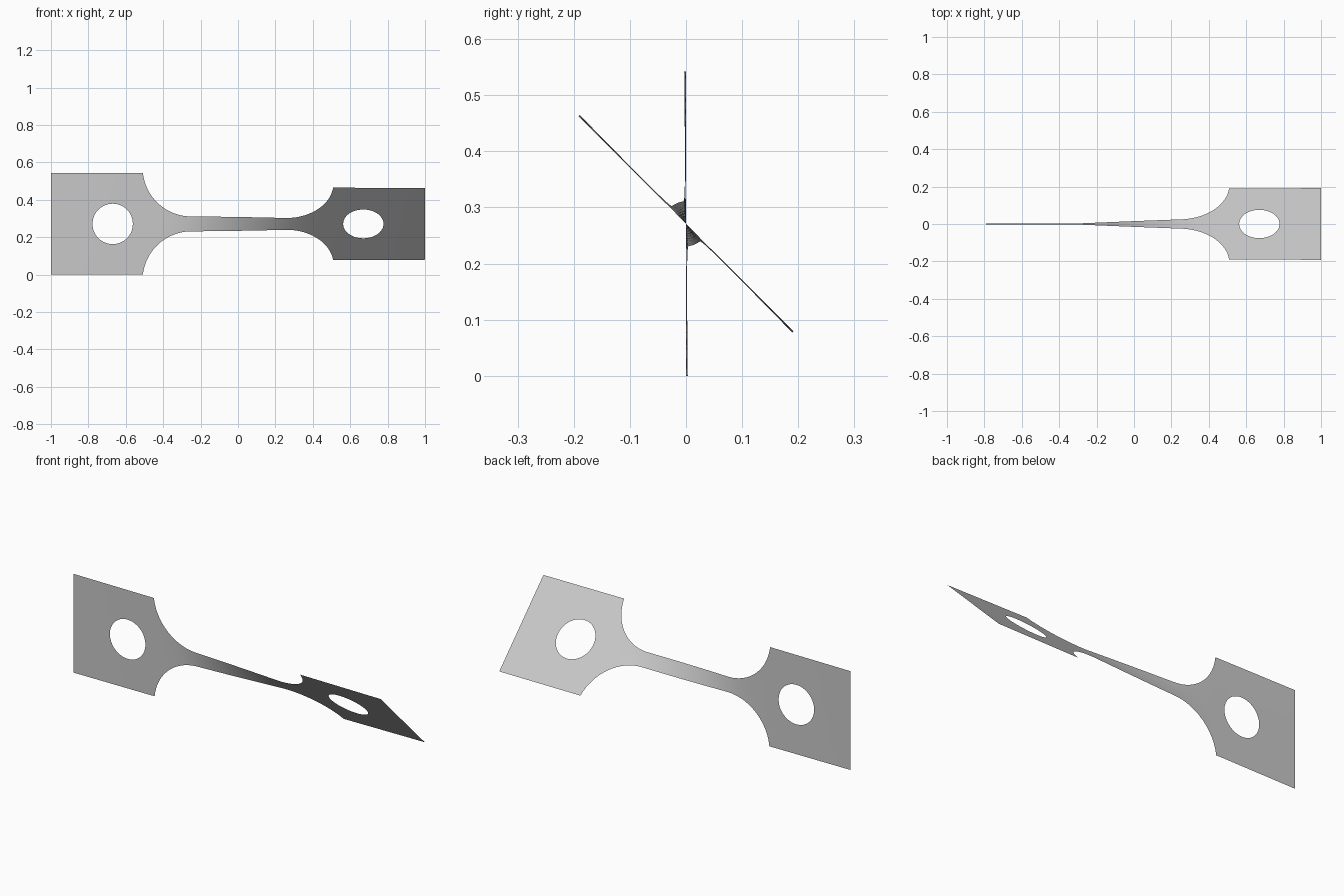
import bpy, bmesh, math

cube = bpy.data.objects.get("Cube")
if cube:
    bpy.data.objects.remove(cube)

HALF = 0.271        # half height of the tabs
NECK = 0.04         # half height of the neck
NECK_END = 0.25     # where the fillets start
R = 0.26            # fillet radius
HOLE_X, HOLE_R = 0.67, 0.108
TWIST = math.radians(45)
SWEEP = math.acos((NECK + R - HALF) / R)
TAB_X = NECK_END + R * math.sin(SWEEP)
ROWS = 16


def half_width(x):
    x = abs(x)
    if x < NECK_END:
        return NECK
    if x >= TAB_X:
        return HALF
    return NECK + R - math.sqrt(R * R - (x - NECK_END) ** 2)


# Twist builds up fastest where the strip is narrow
STEPS = 1000
total = [0.0]
for i in range(STEPS):
    total.append(total[-1] + half_width(-1 + (2 * i + 1) / STEPS) ** -2)


def angle(x):
    f = min(max((x + 1) / 2 * STEPS, 0), STEPS - 0.001)
    i = int(f)
    return TWIST * (total[i] + (total[i + 1] - total[i]) * (f - i)) / total[-1]


bm = bmesh.new()


def skin(loops, closed):
    rows = [[bm.verts.new((x, 0, z)) for x, z in loop] for loop in loops]
    for a, b in zip(rows, rows[1:]):
        n = len(a)
        for j in range(n if closed else n - 1):
            k = (j + 1) % n
            bm.faces.new((a[j], a[k], b[k], b[j]))


# Square tabs, each with a round hole
corners = [(TAB_X, -HALF), (TAB_X, HALF), (1, HALF), (1, -HALF)]
outer = []
for (x0, z0), (x1, z1) in zip(corners, corners[1:] + corners[:1]):
    for j in range(ROWS):
        t = j / ROWS
        outer.append((x0 + (x1 - x0) * t, z0 + (z1 - z0) * t))
inner = []
for x, z in outer:
    a = math.atan2(z, x - HOLE_X)
    inner.append((HOLE_X + HOLE_R * math.cos(a), HOLE_R * math.sin(a)))
for side in (-1, 1):
    rings = []
    for t in (0, 0.25, 0.5, 0.75, 1):
        rings.append([(side * (p[0] + (q[0] - p[0]) * t), p[1] + (q[1] - p[1]) * t)
                      for p, q in zip(inner, outer)])
    skin(rings, True)

# Neck with a rounded fillet at each end
fillet = [NECK_END + R * math.sin(SWEEP * i / 24) for i in range(25)]
middle = [NECK_END * (i / 16 - 1) for i in range(1, 32)]
stations = [-x for x in reversed(fillet)] + middle + fillet
skin([[(x, half_width(x) * (2 * j / ROWS - 1)) for j in range(ROWS + 1)]
      for x in stations], False)

bmesh.ops.remove_doubles(bm, verts=bm.verts, dist=0.0002)
bmesh.ops.recalc_face_normals(bm, faces=bm.faces)

# Twist the flat sheet about its long axis
for v in bm.verts:
    a, r = angle(v.co.x), v.co.z
    v.co.y, v.co.z = -r * math.sin(a), HALF + r * math.cos(a)
for f in bm.faces:
    f.smooth = True

mesh = bpy.data.meshes.new("twisted_strip")
bm.to_mesh(mesh)
bm.free()
strip = bpy.data.objects.new("twisted_strip", mesh)
bpy.context.collection.objects.link(strip)

# Plain grey metal
mat = bpy.data.materials.new("light_grey")
mat.use_nodes = True
colour = (0.58, 0.58, 0.58, 1)
mat.diffuse_color = colour
mat.node_tree.nodes["Principled BSDF"].inputs["Base Color"].default_value = colour
mesh.materials.append(mat)
